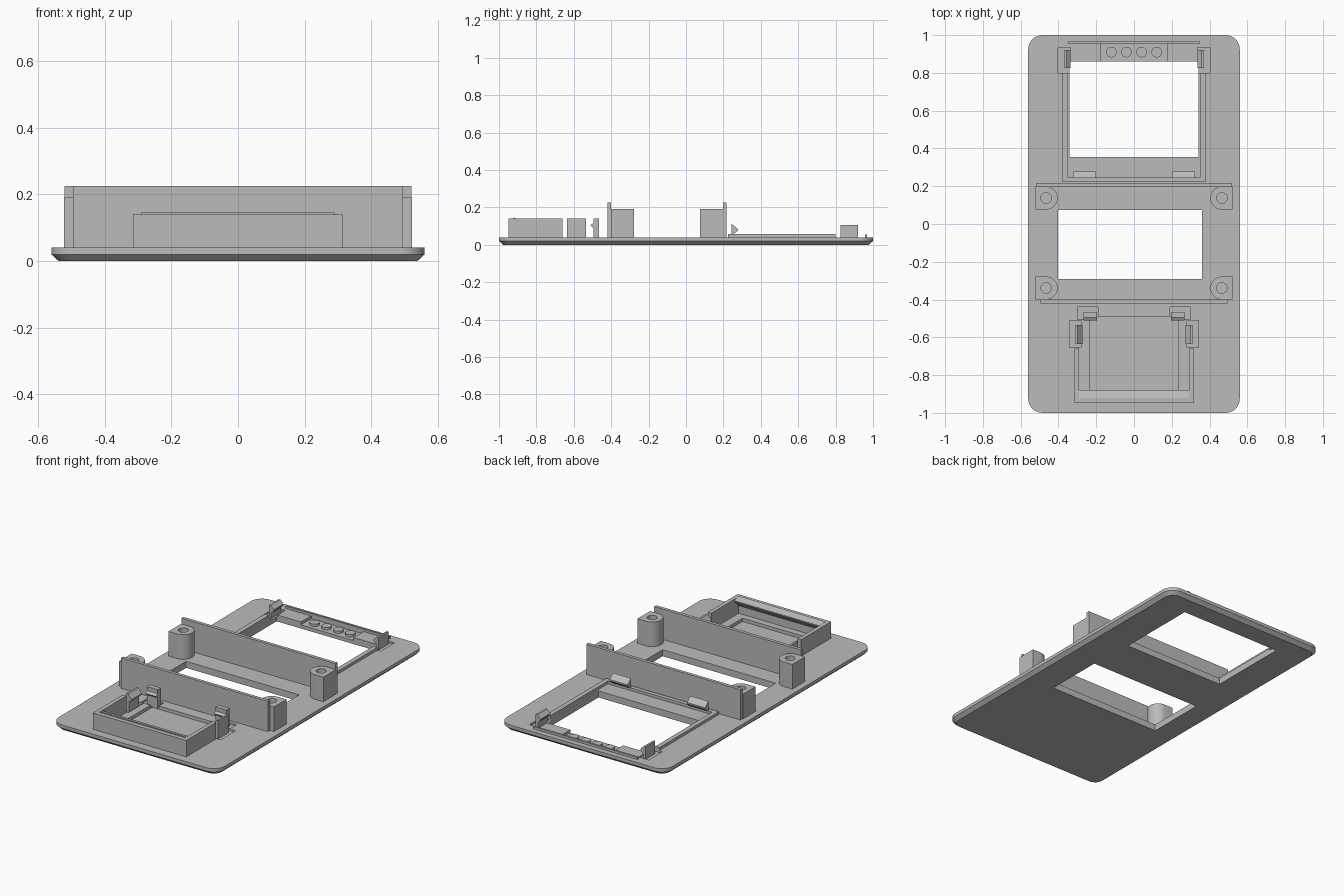
import bpy, bmesh, math
from mathutils import Vector

cube = bpy.data.objects.get("Cube")
if cube:
    bpy.data.objects.remove(cube, do_unlink=True)

grey = bpy.data.materials.new("plain grey")
grey.use_nodes = True
colour = (0.5, 0.5, 0.5, 1)
grey.diffuse_color = colour
grey.node_tree.nodes["Principled BSDF"].inputs["Base Color"].default_value = colour


def finish(name, bm):
    bmesh.ops.recalc_face_normals(bm, faces=bm.faces[:])
    mesh = bpy.data.meshes.new(name)
    bm.to_mesh(mesh)
    bm.free()
    mesh.materials.append(grey)
    ob = bpy.data.objects.new(name, mesh)
    bpy.context.collection.objects.link(ob)
    return ob


def prism(name, profile, axis, a, b):
    """Extrude a 2D profile along an axis: z takes (x, y), y takes (x, z), x takes (y, z)."""
    place = {"x": lambda p, t: (t, p[0], p[1]),
             "y": lambda p, t: (p[0], t, p[1]),
             "z": lambda p, t: (p[0], p[1], t)}[axis]
    bm = bmesh.new()
    face = bm.faces.new([bm.verts.new(place(p, a)) for p in profile])
    out = bmesh.ops.extrude_face_region(bm, geom=[face])
    moved = [v for v in out["geom"] if isinstance(v, bmesh.types.BMVert)]
    bmesh.ops.translate(bm, verts=moved, vec=Vector(place((0, 0), b - a)))
    return finish(name, bm)


def box(name, x0, x1, y0, y1, z0, z1):
    return prism(name, [(x0, y0), (x1, y0), (x1, y1), (x0, y1)], "z", z0, z1)


def circle(cx, cy, r, n=32, start=0.0, sweep=2 * math.pi):
    return [(cx + r * math.cos(start + sweep * i / n),
             cy + r * math.sin(start + sweep * i / n)) for i in range(n)]


def cut(target, cutters):
    bpy.context.view_layer.objects.active = target
    for c in cutters:
        m = target.modifiers.new("cut", "BOOLEAN")
        m.operation, m.solver, m.object = "DIFFERENCE", "EXACT", c
        bpy.ops.object.modifier_apply(modifier=m.name)
        bpy.data.objects.remove(c, do_unlink=True)


def smooth(ob):
    bpy.ops.object.select_all(action="DESELECT")
    ob.select_set(True)
    bpy.context.view_layer.objects.active = ob
    bpy.ops.object.shade_smooth_by_angle(angle=math.radians(30))


def outline(inset):
    """Rounded rectangle of the base plate."""
    pts, r = [], 0.075
    for k, (sx, sy) in enumerate([(1, 1), (-1, 1), (-1, -1), (1, -1)]):
        for i in range(9):
            t = math.pi / 2 * (k + i / 8)
            pts.append((sx * (0.56 - r) + (r - inset) * math.cos(t),
                        sy * (1 - r) + (r - inset) * math.sin(t)))
    return pts


# Base plate with a chamfered underside
TOP = 0.04
bm = bmesh.new()
rings = [[bm.verts.new((x, y, z)) for x, y in outline(d)]
         for d, z in [(0.022, 0), (0, 0.02), (0, TOP)]]
for lo, hi in zip(rings, rings[1:]):
    for i in range(len(lo)):
        j = (i + 1) % len(lo)
        bm.faces.new((lo[i], lo[j], hi[j], hi[i]))
bm.faces.new(rings[0])
bm.faces.new(rings[-1])
plate = finish("base_plate", bm)

# Openings, tray floor and clip pockets
cutters = [
    box("display_opening", -0.342, 0.342, 0.355, 0.86, -1, 1),
    box("middle_opening", -0.402, 0.36, -0.29, 0.075, -1, 1),
    box("tray_floor", -0.235, 0.235, -0.88, -0.49, 0.02, 1),
    box("back_recess", -0.178, 0.178, 0.85, 0.96, 0.022, 1),
]
for s in (-1, 1):
    def pocket(x0, x1, y0, y1):
        a, b = sorted((s * x0, s * x1))
        cutters.append(box("pocket", a, b, y0, y1, 0.028, 1))
    pocket(0.335, 0.402, 0.80, 0.935)
    pocket(0.28, 0.342, -0.655, -0.51)
    pocket(0.19, 0.30, -0.505, -0.44)
cut(plate, cutters)
smooth(plate)

# Cross walls
box("front_cross_wall", -0.495, 0.495, -0.42, -0.40, TOP, 0.225)
box("back_cross_wall", -0.52, 0.52, 0.197, 0.217, TOP, 0.225)

# Screw posts: square outside, round inside, with a blind hole
for side, s in (("left", 1), ("right", -1)):
    for end, cy in (("back", 0.137), ("front", -0.339)):
        r, cx = 0.061, 0.465
        arc = circle(cx, cy, r, 16, math.pi / 2, math.pi) + [(cx, cy - r)]
        pts = arc + [(0.522, cy - r), (0.522, cy + r)]
        post = prism(f"{end}_{side}_post", [(s * x, y) for x, y in pts], "z", TOP, 0.19)
        cut(post, [prism("screw_hole", circle(s * cx, cy, 0.028), "z", 0.07, 1)])
        smooth(post)

# Front tray: walls with an overhanging slanted lip
box("tray_front_wall", -0.315, 0.315, -0.948, -0.92, TOP, 0.14)
prism("tray_lip", [(-0.922, 0.085), (-0.88, 0.125), (-0.88, 0.132), (-0.922, 0.145)],
      "x", -0.29, 0.29)
for side, s in (("left", 1), ("right", -1)):
    def sbox(name, x0, x1, *rest):
        a, b = sorted((s * x0, s * x1))
        return box(f"{side}_{name}", a, b, *rest)

    def sprism(name, pts, y0, y1):
        return prism(f"{side}_{name}", [(s * x, z) for x, z in pts], "y", y0, y1)

    sbox("tray_wall", 0.29, 0.315, -0.925, -0.66, TOP, 0.14)
    # Tray side clip with a barb
    sprism("tray_side_clip", [(0.31, 0.028), (0.31, 0.14), (0.298, 0.14), (0.273, 0.112),
                              (0.273, 0.104), (0.292, 0.095), (0.292, 0.028)], -0.635, -0.535)
    # Tray back clip with a barb facing forward
    a, b = sorted((s * 0.195, s * 0.268))
    prism(f"{side}_tray_back_clip",
          [(-0.465, 0.028), (-0.465, 0.14), (-0.495, 0.14), (-0.495, 0.115),
           (-0.512, 0.105), (-0.495, 0.09), (-0.495, 0.028)], "x", a, b)

    # Display frame rail, back clip and front catch
    sbox("frame_rail", 0.352, 0.38, 0.225, 0.80, TOP, 0.057)
    sprism("frame_clip", [(0.37, 0.028), (0.37, 0.105), (0.358, 0.105), (0.336, 0.085),
                          (0.336, 0.078), (0.354, 0.06), (0.354, 0.028)], 0.825, 0.92)
    a, b = sorted((s * 0.2, s * 0.322))
    prism(f"{side}_frame_catch", [(0.243, 0.05), (0.243, 0.112), (0.277, 0.085), (0.277, 0.076),
                                  (0.252, 0.055)], "x", a, b)

box("frame_front_rail", -0.38, 0.38, 0.225, 0.25, TOP, 0.057)
box("frame_back_rail", -0.35, 0.35, 0.956, 0.967, TOP, 0.054)

# Row of low round bosses in the back recess
for i in range(4):
    smooth(prism(f"recess_boss_{i + 1}", circle(-0.12 + 0.08 * i, 0.91, 0.028, 24),
                 "z", 0.02, 0.036))
